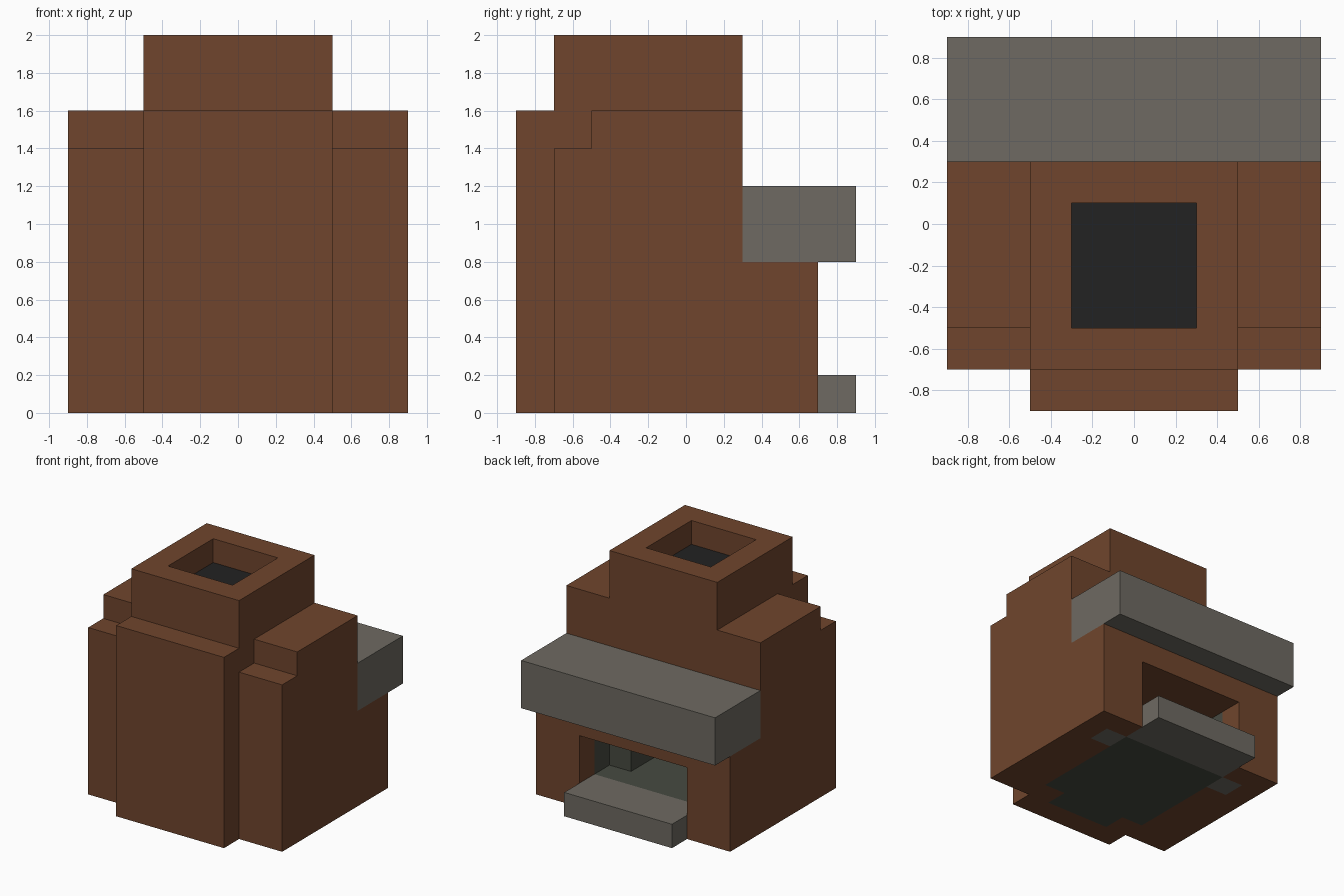
import bpy, bmesh
from mathutils import Vector

if "Cube" in bpy.data.objects:
    bpy.data.objects.remove(bpy.data.objects["Cube"])


def material(name, color):
    m = bpy.data.materials.new(name)
    m.diffuse_color = (*color, 1)
    m.use_nodes = True
    m.node_tree.nodes["Principled BSDF"].inputs["Base Color"].default_value = m.diffuse_color
    return m


BRICK = material("brown_brick", (0.162, 0.060, 0.026))
STONE = material("grey_stone", (0.156, 0.144, 0.122))
LINING = material("dark_green_grey_lining", (0.062, 0.068, 0.053))
SOOT = material("black_soot", (0.016, 0.016, 0.016))


def prism(name, outline, lo, hi, axis, mat):
    """Extrude an outline: axis 'x' takes (y, z) points, axis 'z' takes (x, y)."""
    place = (lambda p, h: (h, *p)) if axis == "x" else (lambda p, h: (*p, h))
    bm = bmesh.new()
    face = bm.faces.new([bm.verts.new(place(p, lo)) for p in outline])
    out = bmesh.ops.extrude_face_region(bm, geom=[face])
    step = Vector(place((0, 0), hi - lo))
    bmesh.ops.translate(bm, vec=step,
                        verts=[v for v in out["geom"] if isinstance(v, bmesh.types.BMVert)])
    bmesh.ops.recalc_face_normals(bm, faces=bm.faces)
    mesh = bpy.data.meshes.new(name)
    bm.to_mesh(mesh)
    bm.free()
    mesh.materials.append(mat)
    obj = bpy.data.objects.new(name, mesh)
    bpy.context.collection.objects.link(obj)
    return obj


def box(name, x, y, z, mat):
    return prism(name, [(x[0], y[0]), (x[1], y[0]), (x[1], y[1]), (x[0], y[1])], *z, "z", mat)


def mirrored(half):
    """Complete a plan outline across x = 0."""
    return half + [(-x, y) for x, y in reversed(half)]


def combine(target, tools, operation):
    """Apply booleans, delete the tools and merge coplanar faces."""
    for tool in tools:
        tool.hide_render = True
        mod = target.modifiers.new("combine", "BOOLEAN")
        mod.operation, mod.object, mod.solver = operation, tool, "EXACT"
        deps = bpy.context.evaluated_depsgraph_get()
        mesh = bpy.data.meshes.new_from_object(target.evaluated_get(deps))
        target.modifiers.clear()
        target.data = mesh
        bpy.data.objects.remove(tool)
        bm = bmesh.new()
        bm.from_mesh(mesh)
        bmesh.ops.remove_doubles(bm, verts=bm.verts, dist=0.0005)
        bmesh.ops.dissolve_limit(bm, angle_limit=0.01, verts=bm.verts, edges=bm.edges)
        bm.to_mesh(mesh)
        bm.free()


# Brick body: wide stepped shoulders joined with the front breast and chimney
shoulders = [(-.7, 0), (.7, 0), (.7, .8), (.3, .8), (.3, 1.6), (-.5, 1.6), (-.5, 1.4), (-.7, 1.4)]
breast = [(-.9, 0), (.7, 0), (.7, .8), (.3, .8), (.3, 2), (-.7, 2), (-.7, 1.6), (-.9, 1.6)]
body = prism("brick_body", shoulders, -.9, .9, "x", BRICK)
combine(body, [prism("breast", breast, -.5, .5, "x", BRICK)], "UNION")

# Hollow out the fire opening and the flue
hollow = mirrored([(.5, .8), (.5, .5), (.7, .5), (.7, .3), (.5, .3), (.5, -.5), (.3, -.5), (.3, -.7)])
combine(body, [prism("opening_cutter", hollow, -.1, .6, "z", BRICK),
               box("flue_cutter", (-.3, .3), (-.5, .1), (1.6, 2.1), BRICK)], "DIFFERENCE")

# Firebox: base slab and narrowing walls
base = mirrored([(.5, .5), (.5, -.5), (.3, -.5), (.3, -.7)])
prism("firebox_base", base, 0, .2, "z", LINING)
walls = mirrored([(.3, .3), (.5, .3), (.5, .5), (.7, .5), (.7, .3), (.5, .3), (.5, -.5),
                  (.3, -.5), (.3, -.7)][2:])
walls += [(-.5, .3), (-.3, .3), (-.3, -.5), (.3, -.5), (.3, .3), (.5, .3)]
for side, tag in ((1, "left"), (-1, "right")):
    xs = lambda a, b: (a, b) if side > 0 else (-b, -a)
    box(f"firebox_wall_{tag}", xs(.3, .5), (-.5, .3), (.2, .6), LINING)
    box(f"firebox_cheek_{tag}", xs(.5, .7), (.3, .5), (.2, .6), LINING)
    box(f"cheek_footing_{tag}", xs(.5, .7), (.3, .5), (0, .2), STONE)
box("firebox_back", (-.3, .3), (-.7, -.5), (.2, .6), LINING)

# Stone hearth and mantel, soot in the flue
box("hearth", (-.5, .5), (.5, .9), (0, .2), STONE)
box("mantel", (-.9, .9), (.3, .9), (.8, 1.2), STONE)
box("flue_soot", (-.3, .3), (-.5, .1), (1.6, 1.8), SOOT)
